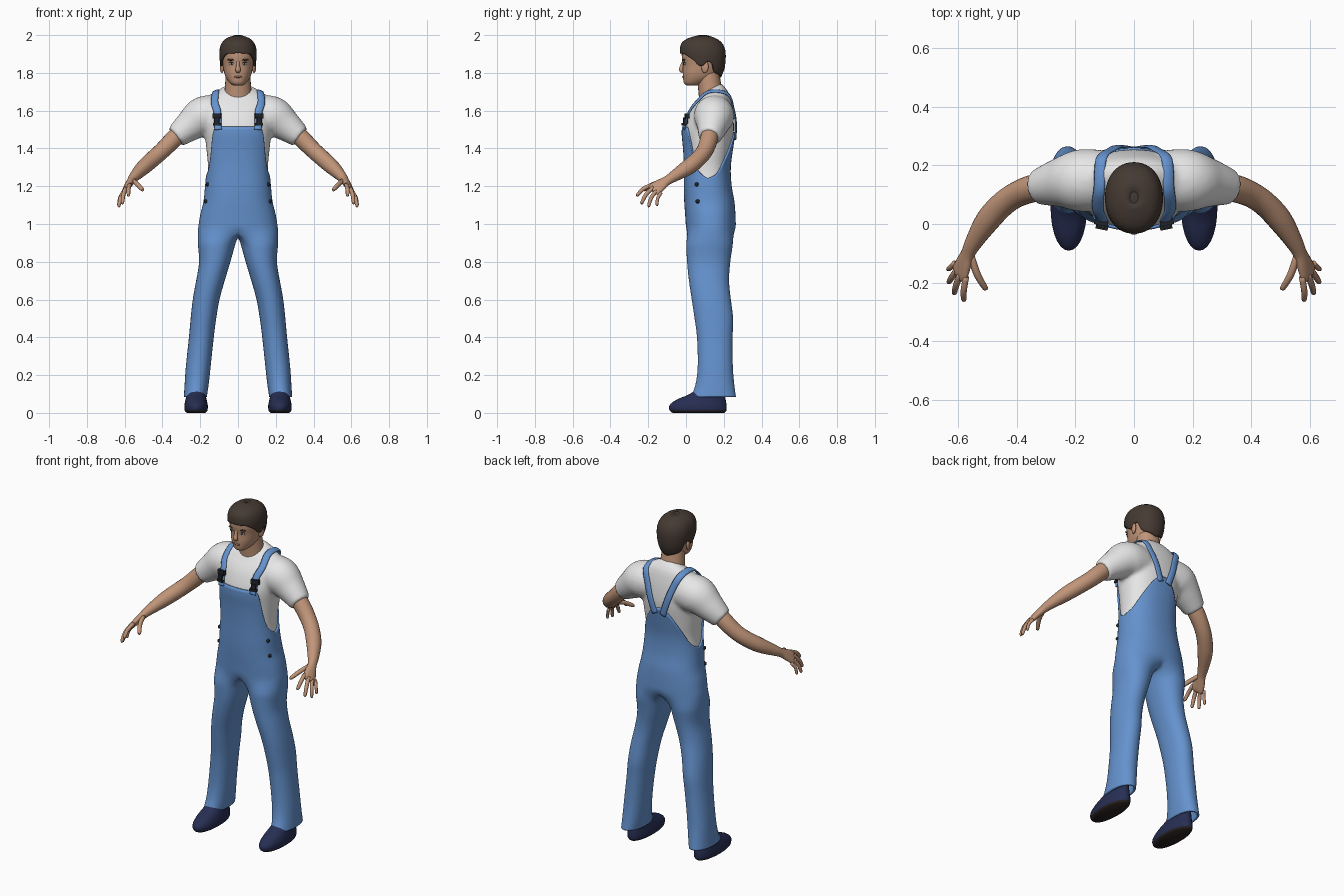
import bpy, bmesh
from math import sin, cos, pi, radians, copysign
from mathutils import Vector, Matrix

if "Cube" in bpy.data.objects:
    bpy.data.objects.remove(bpy.data.objects["Cube"])


def material(name, r, g, b):
    m = bpy.data.materials.new(name)
    m.use_nodes = True
    m.diffuse_color = (r, g, b, 1)
    shader = m.node_tree.nodes["Principled BSDF"]
    shader.inputs["Base Color"].default_value = (r, g, b, 1)
    shader.inputs["Roughness"].default_value = 0.8
    return m


SKIN = material("skin", 0.53, 0.30, 0.19)
HAIR = material("dark brown hair", 0.06, 0.042, 0.033)
SHIRT = material("white cotton", 0.80, 0.80, 0.80)
DENIM = material("blue denim", 0.13, 0.29, 0.62)
NAVY = material("navy leather", 0.02, 0.027, 0.085)
SOLE = material("dark sole", 0.022, 0.016, 0.014)
BLACK = material("black plastic", 0.015, 0.018, 0.022)
WHITE = material("eye white", 0.6, 0.57, 0.54)
LIPS = material("lips", 0.36, 0.16, 0.11)


def spline(pts, n=6):
    """Catmull-Rom through tuples of any length."""
    out = []
    for i in range(len(pts) - 1):
        quad = zip(pts[max(i - 1, 0)], pts[i], pts[i + 1], pts[min(i + 2, len(pts) - 1)])
        quad = list(quad)
        for k in range(n):
            t = k / n
            out.append(tuple(b + t * ((c - a) + t * ((2 * a - 5 * b + 4 * c - d)
                       + t * (3 * (b - c) + d - a))) / 2 for a, b, c, d in quad))
    return out + [tuple(pts[-1])]


def at(table, key):
    """Row of a table interpolated at its first column."""
    for lo, hi in zip(table, table[1:]):
        if key <= hi[0]:
            t = max(0, (key - lo[0]) / (hi[0] - lo[0]))
            return tuple(a + t * (b - a) for a, b in zip(lo, hi))
    return table[-1]


def section(row, deg, power=0.87):
    """Point on a rounded cross-section: 0 is front, 90 the left side."""
    z, rx, front, back, *cx = row
    s, c = sin(radians(deg)), cos(radians(deg))
    x = (cx[0] if cx else 0) + rx * copysign(abs(s) ** power, s)
    return Vector((x, (front + back) / 2 - (back - front) / 2 * copysign(abs(c) ** power, c), z))


def stack(rows, n=32, power=0.87):
    return [[section(r, 360 * i / n, power) for i in range(n)] for r in rows]


def tube(rows, ref, n=14):
    """Rings along a path of (x, y, z, width radius, thickness radius)."""
    rings, ref = [], Vector(ref)
    pts = [Vector(r[:3]) for r in rows]
    for i, r in enumerate(rows):
        t = (pts[min(i + 1, len(pts) - 1)] - pts[max(i - 1, 0)]).normalized()
        u = (ref - t * ref.dot(t)).normalized()
        v = t.cross(u)
        rings.append([pts[i] + u * r[3] * cos(2 * pi * k / n) + v * r[-1] * sin(2 * pi * k / n)
                      for k in range(n)])
    return rings


def finish(name, bm, mat, mirror, smooth=True):
    me = bpy.data.meshes.new(name)
    bmesh.ops.recalc_face_normals(bm, faces=bm.faces)
    for f in bm.faces:
        f.smooth = smooth
    bm.to_mesh(me)
    bm.free()
    me.materials.append(mat)
    ob = bpy.data.objects.new(name, me)
    bpy.context.collection.objects.link(ob)
    if mirror:
        ob.modifiers.new("Mirror", "MIRROR")
    return ob


def skin(name, strips, mat, mirror=False, closed=True, caps=True):
    """Mesh from one or more ring strips; matching ends are welded."""
    bm = bmesh.new()
    for rings in strips:
        wrap = closed if isinstance(closed, bool) else closed[strips.index(rings)]
        vs = [[bm.verts.new(p) for p in ring] for ring in rings]
        for a, b in zip(vs, vs[1:]):
            for i in range(len(a) if wrap else len(a) - 1):
                j = (i + 1) % len(a)
                bm.faces.new((a[i], a[j], b[j], b[i]))
        if caps:
            bm.faces.new(vs[0])
            bm.faces.new(vs[-1])
    bmesh.ops.remove_doubles(bm, verts=bm.verts, dist=1e-5)
    return finish(name, bm, mat, mirror)


def solid(name, kind, loc, size, mat, mirror=True, turn=0):
    """Box or ball of a given full size."""
    bm = bmesh.new()
    m = Matrix.Translation(loc) @ Matrix.Rotation(turn, 4, "Z") @ Matrix.Diagonal((*size, 1))
    if kind == "box":
        bmesh.ops.create_cube(bm, size=1, matrix=m)
    else:
        bmesh.ops.create_uvsphere(bm, u_segments=16, v_segments=10, radius=0.5, matrix=m)
    return finish(name, bm, mat, mirror, kind == "ball")


# Torso form shared by shirt, overalls and straps: z, half width, front, back
BODY = spline([(0.97, .213, 0, .265), (1.05, .20, -.005, .262), (1.12, .183, -.01, .257),
               (1.2, .175, -.012, .242), (1.3, .168, -.012, .237), (1.4, .177, -.016, .25),
               (1.5, .188, -.024, .263), (1.58, .196, 0, .258), (1.63, .192, .02, .248),
               (1.67, .17, .042, .235), (1.7, .125, .062, .215), (1.72, .085, .08, .195)])


def torso(deg, z, off=0):
    z, rx, front, back = at(BODY, z)
    p = section((z, rx + off, front - off, back + off), deg)
    p.z -= cos(radians(deg)) * 0.025 * min(1, max(0, (z - 1.58) / 0.1))
    return p


# Shirt with sleeves fused into one soft surface
trunk = [[torso(i * 10, 1.1 + 0.62 * k / 30, -0.009) for i in range(36)] for k in range(31)]
sleeves = [tube([(s * x, *rest) for x, *rest in spline(
    [(.09, .15, 1.575, .10), (.18, .148, 1.57, .107), (.255, .14, 1.52, .084),
     (.33, .125, 1.46, .06)])], (0, 1, 0), 24) for s in (1, -1)]
shirt = skin("shirt", [trunk] + sleeves, SHIRT)
mod = shirt.modifiers.new("Fuse", "REMESH")
mod.mode, mod.voxel_size, mod.use_smooth_shade = "VOXEL", 0.01, True
mod = shirt.modifiers.new("Soften", "SMOOTH")
mod.factor, mod.iterations = 0.5, 8

# Overalls: bib and hips above, splitting at the crotch into flared legs
BIB_TOP = [(0, 1.515), (42, 1.515), (50, 1.40), (65, 1.29), (90, 1.24), (115, 1.27),
           (140, 1.36), (165, 1.46), (180, 1.49)]
M, K = 24, 7
upper = []
for k in range(17):
    upper.append([torso(180 * i / M, 0.97 + (at(BIB_TOP, 180 * i / M)[1] - 0.97) * k / 16)
                  for i in range(M + 1)])
half = upper[0]
seam = []
for j in range(1, K + 1):
    t = j / (K + 1)
    p = half[-1].lerp(half[0], t)
    seam.append(Vector((0, p.y, p.z - 0.035 * sin(pi * t))))
LEG = spline([(.9, .101, 0, .25, .113), (.8, .083, .005, .235, .123), (.7, .076, .015, .228, .146),
              (.6, .071, .03, .238, .169), (.5, .068, .045, .25, .183), (.4, .066, .058, .247, .194),
              (.25, .066, .062, .248, .21), (.15, .064, .05, .256, .219),
              (.085, .061, .025, .265, .226)], 3)
angles = [-45 + 270 * i / M for i in range(M + 1)] + [225 + 90 * j / (K + 1) for j in range(1, K + 1)]
leg = [half + seam] + [[section(r, a, 0.93) for a in angles] for r in LEG]
overalls = skin("overalls", [upper, leg], DENIM, True, closed=[False, True], caps=False)
overalls.modifiers.new("Subdivide", "SUBSURF").levels = 1
overalls.modifiers["Subdivide"].render_levels = 1
mod = overalls.modifiers.new("Cloth", "SOLIDIFY")
mod.thickness, mod.offset = 0.012, -1

# Straps over the shoulders, meeting at the back, with buckles and side buttons
route = [(30, 1.5), (30, 1.55), (30, 1.6), (40, 1.66), (80, 1.705), (143, 1.67), (160, 1.6),
         (167, 1.53), (174, 1.45)]
path = spline([(*torso(a, z, 0.004), .02, .006) for a, z in route], 5)
skin("strap", [tube(path, (1, 0, -0.35), 8)], DENIM, True)
for name, z, size in (("buckle_clasp", 1.572, (.046, .02, .028)), ("buckle_tongue", 1.548, (.026, .022, .03)),
                      ("buckle_base", 1.528, (.042, .02, .014))):
    solid(name, "box", torso(30, z, 0.008), size, BLACK, turn=0.2)
for z in (1.21, 1.12):
    solid("side_button", "ball", torso(66, z, 0.001), (.018, .022, .022), BLACK)

# Arm with hand: one tapering limb, four fingers and a thumb
ACROSS = (.035, .06, -.04)
limb = [(.27, .132, 1.52, .045, .045), (.34, .122, 1.45, .047, .047), (.40, .10, 1.39, .044, .044),
        (.45, .065, 1.345, .043, .043), (.50, .01, 1.30, .042, .04), (.545, -.06, 1.255, .031, .029),
        (.565, -.10, 1.23, .026, .022), (.578, -.13, 1.21, .034, .019), (.592, -.165, 1.186, .041, .015),
        (.598, -.178, 1.177, .036, .009)]
hand = [tube(spline(limb, 4), ACROSS, 20)]
fingers = [((.572, -.18, 1.208), (.58, -.262, 1.15), .011), ((.592, -.172, 1.194), (.613, -.238, 1.108), .011),
           ((.603, -.155, 1.177), (.632, -.20, 1.092), .0105), ((.61, -.132, 1.165), (.634, -.155, 1.098), .009),
           ((.555, -.11, 1.23), (.504, -.224, 1.18), .0125)]
for base, tip, r in fingers:
    a, b = Vector(base), Vector(tip)
    mid = a.lerp(b, 0.5) + Vector((0.004, -0.006, 0.006))
    end = a.lerp(b, 0.94)
    hand.append(tube(spline([(*a, r), (*mid, r), (*end, r * 0.8), (*b, r * 0.3)], 3), ACROSS, 10))
skin("arm", hand, SKIN, True)

# Shoe with a dark underside
shoe = skin("shoe", [stack(spline(
    [(0, .048, -.07, .203, .222), (.012, .06, -.086, .214, .222), (.04, .062, -.088, .215, .222),
     (.07, .056, -.05, .21, .222), (.1, .05, .02, .205, .222), (.14, .045, .07, .2, .222)], 3),
    28, 0.95)], NAVY, True)
shoe.data.materials.append(SOLE)
for f in shoe.data.polygons:
    f.material_index = int(f.center.z < 0.012)

# Head and neck
HEAD = spline([(1.733, .025, .005, .07), (1.745, .042, -.01, .10), (1.77, .061, -.015, .15),
               (1.80, .073, -.017, .175), (1.84, .08, -.016, .19), (1.88, .085, -.022, .195),
               (1.92, .084, -.02, .195), (1.96, .068, 0, .17), (1.98, .04, .04, .13)], 4)
skin("head", [stack(HEAD, 32, 0.93)], SKIN)
skin("neck", [tube(spline([(0, .145, 1.62, .085, .075), (0, .13, 1.70, .072, .064),
                           (0, .115, 1.80, .064, .06)]), (1, 0, 0), 24)], SKIN)

# Hair cap with fringe, sideburns and a longer back
HAIRCUT = [(0, 1.905), (40, 1.9), (65, 1.87), (80, 1.835), (92, 1.84), (100, 1.865),
           (112, 1.85), (122, 1.80), (180, 1.775)]
CAP = spline([(1.775, .07, 0, .185), (1.82, .088, -.02, .203), (1.87, .097, -.028, .21),
              (1.92, .098, -.033, .208), (1.96, .085, -.022, .19), (1.985, .058, .015, .155),
              (2.0, .015, .07, .11)])
N = 48
rings = []
for k in range(19):
    rings.append([])
    for i in range(N):
        a = 360 * i / N
        low = at(HAIRCUT, min(a, 360 - a))[1]
        rings[-1].append(section(at(CAP, low + (2.0 - low) * k / 18), a, 0.93))
hair = skin("hair", [rings], HAIR, caps=False)
mod = hair.modifiers.new("Thickness", "SOLIDIFY")
mod.thickness, mod.offset = 0.014, -1
solid("crown", "ball", (0, .09, 1.975), (.09, .11, .046), HAIR, mirror=False)

# Face: nose, ears, eyes, brows and mouth
skin("nose", [tube(spline([(0, -.012, 1.868, .008, .006), (0, -.021, 1.84, .009, .009),
                           (0, -.026, 1.816, .015, .011), (0, -.016, 1.803, .01, .006)], 4),
                   (1, 0, 0))], SKIN)
solid("ear", "ball", (.085, .10, 1.832), (.02, .04, .066), SKIN, turn=-0.3)
eye = section(at(HEAD, 1.847), 24, 0.93)
solid("eye", "ball", eye, (.028, .009, .012), WHITE, turn=0.25)
solid("iris", "ball", eye + Vector((-.001, -.003, 0)), (.011, .007, .011), BLACK)
solid("upper_lid", "ball", eye + Vector((0, -.001, .007)), (.034, .009, .006), HAIR, turn=0.25)
solid("brow", "ball", section(at(HEAD, 1.869), 25, 0.93), (.042, .009, .01), HAIR, turn=0.25)
solid("mouth", "ball", (0, -.015, 1.779), (.044, .01, .011), LIPS, mirror=False)
